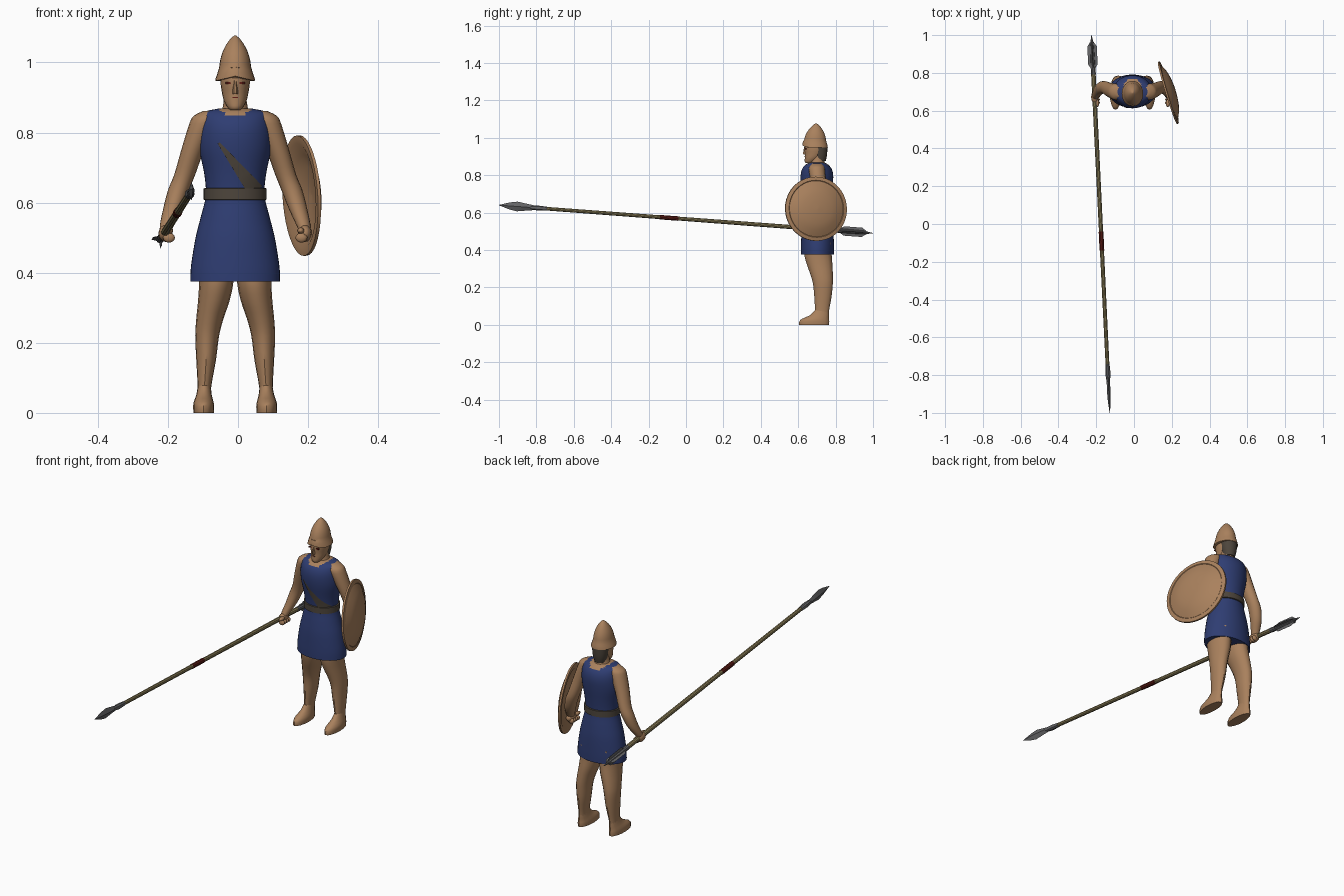
import bpy, bmesh, math
from mathutils import Matrix, Vector

cube = bpy.data.objects.get("Cube")
if cube:
    bpy.data.objects.remove(cube, do_unlink=True)


def material(name, rgb):
    m = bpy.data.materials.new(name)
    m.use_nodes = True
    m.diffuse_color = (*rgb, 1)
    b = next(n for n in m.node_tree.nodes if n.type == 'BSDF_PRINCIPLED')
    b.inputs["Base Color"].default_value = (*rgb, 1)
    b.inputs["Roughness"].default_value = 0.8
    return m


SKIN = material("bronze_skin", (0.40, 0.22, 0.11))
BLUE = material("blue_cloth", (0.028, 0.047, 0.17))
LEATHER = material("dark_leather", (0.075, 0.06, 0.045))
STEEL = material("grey_steel", (0.13, 0.13, 0.135))
WOOD = material("olive_wood", (0.27, 0.22, 0.10))
RED = material("dark_red", (0.11, 0.012, 0.008))
CX = -0.008  # middle of the body


def spline(rings, steps):
    """Catmull-Rom refinement of a list of rings."""
    out = []
    for i in range(len(rings) - 1):
        a, b, c, d = (rings[max(0, min(len(rings) - 1, i + k))] for k in (-1, 0, 1, 2))
        for s in range(steps):
            t = s / steps
            out.append([0.5 * (2 * q + (r - p) * t + (2 * p - 5 * q + 4 * r - u) * t * t
                               + (3 * q - p - 3 * r + u) * t ** 3)
                        for p, q, r, u in zip(a, b, c, d)])
    return out + [list(rings[-1])]


def finish(name, bm, mats, matrix=None, angle=35):
    bmesh.ops.recalc_face_normals(bm, faces=bm.faces)
    me = bpy.data.meshes.new(name)
    if matrix:
        bm.transform(matrix)
    bm.to_mesh(me)
    bm.free()
    for m in mats:
        me.materials.append(m)
    ob = bpy.data.objects.new(name, me)
    bpy.context.collection.objects.link(ob)
    bpy.ops.object.select_all(action='DESELECT')
    ob.select_set(True)
    bpy.context.view_layer.objects.active = ob
    bpy.ops.object.shade_smooth_by_angle(angle=math.radians(angle))
    return ob


def loft(name, rings, mat, n=16, steps=3, mirror=False, matrix=None, shape=None, rule=None):
    """Skin elliptical rings given as (z, centre x, radius x, centre y, radius y)."""
    bm = bmesh.new()
    loops = []
    for z, cx, rx, cy, ry in spline(rings, steps):
        if mirror:
            cx = 2 * CX - cx
        loop = []
        for k in range(n):
            a = math.tau * k / n
            co = Vector((cx + rx * math.cos(a), cy + ry * math.sin(a), z))
            loop.append(bm.verts.new(shape(co) if shape else co))
        loops.append(loop)
    for lo, hi in zip(loops, loops[1:]):
        for k in range(n):
            j = (k + 1) % n
            bm.faces.new((lo[k], lo[j], hi[j], hi[k]))
    bm.faces.new(loops[0])
    bm.faces.new(loops[-1])
    mats = mat if isinstance(mat, list) else [mat]
    if rule:
        for f in bm.faces:
            f.material_index = rule(f.calc_center_median())
    return finish(name, bm, mats, matrix)


def ball(name, centre, radii, mat):
    bm = bmesh.new()
    bmesh.ops.create_uvsphere(bm, u_segments=12, v_segments=8, radius=1)
    return finish(name, bm, [mat], Matrix.Translation(centre) @ Matrix.Diagonal((*radii, 1)), 60)


def box(name, centre, size, mat):
    bm = bmesh.new()
    bmesh.ops.create_cube(bm, size=1)
    return finish(name, bm, [mat], Matrix.Translation(centre) @ Matrix.Diagonal((*size, 1)))


# Tunic with a bare neckline
tunic = [(0.375, CX, 0.128, 0.703, 0.088), (0.42, CX, 0.126, 0.703, 0.088),
         (0.50, CX, 0.113, 0.703, 0.085), (0.56, CX, 0.098, 0.703, 0.078),
         (0.62, CX, 0.084, 0.703, 0.070), (0.68, CX, 0.088, 0.702, 0.075),
         (0.75, CX, 0.102, 0.70, 0.085), (0.80, CX, 0.104, 0.70, 0.087),
         (0.835, CX, 0.10, 0.70, 0.078), (0.858, CX, 0.09, 0.70, 0.058),
         (0.868, CX, 0.05, 0.70, 0.038)]
loft("tunic", tunic, [BLUE, SKIN], n=40, steps=4,
     rule=lambda c: int(c.z > 0.8 and ((c.x - CX) / 0.052) ** 2 + ((c.y - 0.70) / 0.071) ** 2 < 1))

# Belt
loft("belt", [(0.607, CX, 0.086, 0.703, 0.072), (0.609, CX, 0.090, 0.703, 0.076),
              (0.640, CX, 0.090, 0.703, 0.076), (0.642, CX, 0.086, 0.703, 0.072)],
     LEATHER, n=40, steps=1)

# Tapering chest strap lying on the front of the tunic
fine = spline(tunic, 8)


def front_y(x, z):
    _, cx, rx, cy, ry = min(fine, key=lambda r: abs(r[0] - z))
    return cy - ry * math.sqrt(max(0, 1 - ((x - cx) / rx) ** 2)) - 0.004


bm = bmesh.new()
rows = []
for i in range(13):
    t = i / 12
    x, z, w = 0.05 - 0.105 * t, 0.635 + 0.135 * t, 0.017 * (1 - t) + 0.003
    rows.append([bm.verts.new((x + s * w, front_y(x + s * w, z + s * w * 0.6), z + s * w * 0.6))
                 for s in (-1, 0, 1)])
for a, b in zip(rows, rows[1:]):
    for k in (0, 1):
        bm.faces.new((a[k], a[k + 1], b[k + 1], b[k]))
bmesh.ops.solidify(bm, geom=bm.faces[:], thickness=0.004)
finish("chest_strap", bm, [LEATHER])

# Neck, head and face
loft("neck", [(0.845, CX, 0.055, 0.705, 0.048), (0.87, CX, 0.036, 0.703, 0.038),
              (0.93, CX, 0.030, 0.703, 0.036)], SKIN)
loft("head", [(0.864, CX, 0.014, 0.655, 0.014), (0.872, CX, 0.022, 0.662, 0.027),
              (0.89, CX, 0.032, 0.675, 0.040), (0.915, CX, 0.038, 0.686, 0.051),
              (0.95, CX, 0.042, 0.69, 0.058), (1.0, CX, 0.036, 0.69, 0.050)], SKIN, n=20)
loft("hair", [(0.875, CX, 0.028, 0.715, 0.032), (0.91, CX, 0.037, 0.718, 0.036),
              (0.955, CX, 0.043, 0.715, 0.042)], LEATHER)
loft("nose", [(0.910, CX, 0.008, 0.636, 0.009), (0.916, CX, 0.008, 0.635, 0.011),
              (0.948, CX, 0.004, 0.636, 0.006)], SKIN, n=6, steps=1)
for side, s in (("right", -1), ("left", 1)):
    box(side + "_eye", (CX + s * 0.019, 0.639, 0.941), (0.018, 0.008, 0.006), RED)
box("mouth", (CX, 0.637, 0.900), (0.016, 0.008, 0.003), RED)

# Pointed helmet with a brim gabled at the front


def gable(co):
    if co.z < 0.975:
        co.z += 0.012 * (1 - min(1, abs(co.x - CX) / 0.05)) * (1 if co.y < 0.69 else 0)
    return co


loft("helmet", [(0.948, CX, 0.050, 0.69, 0.062), (0.949, CX, 0.057, 0.69, 0.068),
                (0.965, CX, 0.052, 0.69, 0.065), (0.985, CX, 0.046, 0.69, 0.059),
                (1.005, CX, 0.043, 0.691, 0.055), (1.03, CX, 0.036, 0.692, 0.045),
                (1.055, CX, 0.023, 0.694, 0.028), (1.07, CX, 0.011, 0.695, 0.013),
                (1.077, CX, 0.002, 0.695, 0.002)], SKIN, n=24, steps=2, shape=gable)

# Arms, hands, legs and feet
arm = [(0.862, -0.07, 0.028, 0.70, 0.026), (0.848, -0.086, 0.040, 0.70, 0.038),
       (0.825, -0.098, 0.041, 0.70, 0.043), (0.75, -0.129, 0.033, 0.71, 0.038),
       (0.68, -0.152, 0.030, 0.722, 0.034), (0.635, -0.170, 0.030, 0.722, 0.033),
       (0.58, -0.188, 0.026, 0.708, 0.030), (0.535, -0.203, 0.020, 0.685, 0.023),
       (0.515, -0.207, 0.015, 0.675, 0.020)]
leg = [(0.44, -0.062, 0.050, 0.708, 0.072), (0.375, -0.062, 0.049, 0.706, 0.073),
       (0.32, -0.069, 0.045, 0.715, 0.068), (0.27, -0.080, 0.039, 0.725, 0.060),
       (0.22, -0.088, 0.034, 0.732, 0.053), (0.15, -0.091, 0.028, 0.732, 0.046),
       (0.07, -0.096, 0.019, 0.727, 0.037), (0.02, -0.097, 0.020, 0.725, 0.037)]
foot = [(0.0, -0.098, 0.029, 0.685, 0.080), (0.018, -0.098, 0.030, 0.686, 0.080),
        (0.032, -0.098, 0.028, 0.692, 0.072), (0.052, -0.097, 0.022, 0.714, 0.050),
        (0.08, -0.096, 0.018, 0.727, 0.036)]
for side, flip in (("right", False), ("left", True)):
    loft(side + "_arm", arm, SKIN, mirror=flip)
    loft(side + "_leg", leg, SKIN, mirror=flip)
    loft(side + "_foot", foot, SKIN, mirror=flip, steps=2)
    s = -1 if flip else 1
    hx = 2 * CX + 0.207 if flip else -0.207
    ball(side + "_palm", (hx, 0.672, 0.512), (0.020, 0.036, 0.024), SKIN)
    for i in range(4):
        ball(f"{side}_finger_{i + 1}", (hx + s * 0.010, 0.642 + 0.016 * i, 0.500),
             (0.017, 0.009, 0.014), SKIN)
    ball(side + "_thumb", (hx + s * 0.012, 0.640, 0.520), (0.010, 0.022, 0.009), SKIN)

# Domed round shield facing outward
face_dir = Vector((0.956, -(-0.293), 0.058))
shield_frame = Matrix.Translation((0.182, 0.695, 0.62)) @ face_dir.to_track_quat('Z', 'Y').to_matrix().to_4x4()
profile = [(0.040, 0.001), (0.038, 0.04), (0.033, 0.08), (0.023, 0.115), (0.006, 0.15),
           (0.008, 0.153), (0.004, 0.172), (-0.005, 0.172), (-0.005, 0.15),
           (0.012, 0.115), (0.022, 0.08), (0.030, 0.001)]
loft("shield", [(h, 0, r, 0, r) for h, r in profile], SKIN, n=40, steps=1, matrix=shield_frame)

# Spear, built along its own axis from butt to tip
butt, tip = Vector((-0.225, 1.0, 0.49)), Vector((-0.128, -1.0, 0.64))
axis = (tip - butt).normalized()
across = axis.cross(Vector((0, 0, 1))).normalized()
up = across.cross(axis)
spear_frame = Matrix.Translation(butt) @ Matrix((across, up, axis)).transposed().to_4x4()


def spear_part(name, rings, mat, n=10):
    loft(name, [(z, 0, rx, 0, ry) for z, rx, ry in rings], mat, n=n, steps=1, matrix=spear_frame)


spear_part("spear_shaft", [(0.17, 0.012, 0.012), (1.82, 0.010, 0.010)], WOOD)
spear_part("spear_grip_band", [(1.045, 0.0125, 0.0125), (1.145, 0.0125, 0.0125)], RED)
spear_part("spear_socket", [(1.75, 0.011, 0.011), (1.80, 0.014, 0.014), (1.84, 0.009, 0.010)], STEEL)
spear_part("spear_blade", [(1.80, 0.008, 0.010), (1.85, 0.009, 0.017), (1.91, 0.009, 0.026),
                           (1.95, 0.007, 0.019), (2.008, 0.001, 0.001)], STEEL, n=4)
spear_part("butt_spike", [(0.0, 0.001, 0.001), (0.05, 0.010, 0.010), (0.21, 0.013, 0.013)], STEEL)
outline = [(0.035, 0.008), (0.06, 0.025), (0.155, 0.025), (0.18, 0.010)]
spear_part("butt_fin_flat", [(z, r, 0.004) for z, r in outline], STEEL, n=4)
spear_part("butt_fin_upright", [(z, 0.004, r) for z, r in outline], STEEL, n=4)
